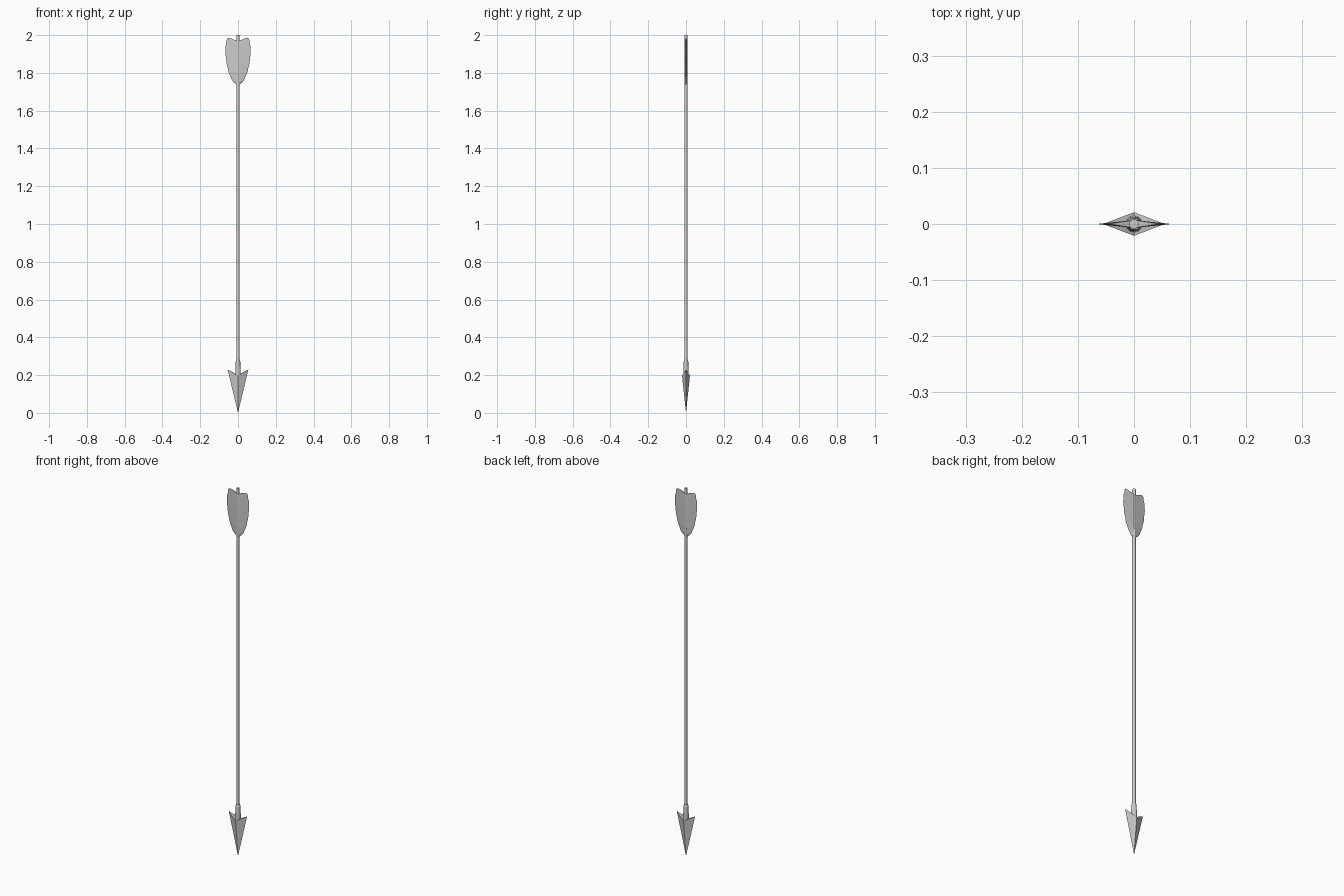
import bpy, bmesh, math

if "Cube" in bpy.data.objects:
    bpy.data.objects.remove(bpy.data.objects["Cube"])


def make_object(name, bm):
    bmesh.ops.remove_doubles(bm, verts=bm.verts, dist=1e-5)
    bmesh.ops.recalc_face_normals(bm, faces=bm.faces)
    mesh = bpy.data.meshes.new(name)
    bm.to_mesh(mesh)
    bm.free()
    obj = bpy.data.objects.new(name, mesh)
    bpy.context.collection.objects.link(obj)
    return obj


def lathe(name, profile, sides):
    """Closed solid of revolution from (radius, z) pairs."""
    bm = bmesh.new()
    rings = [[bm.verts.new((r * math.cos(2 * math.pi * i / sides),
                            r * math.sin(2 * math.pi * i / sides), z))
              for i in range(sides)] for r, z in profile]
    for a, b in zip(rings, rings[1:]):
        for i in range(sides):
            j = (i + 1) % sides
            bm.faces.new((a[i], a[j], b[j], b[i]))
    bm.faces.new(rings[0][::-1])
    bm.faces.new(rings[-1])
    return make_object(name, bm)


# Shaft and the socket that holds the head
lathe("shaft", [(0.0085, 0.2), (0.0085, 2.0)], 12)
lathe("head_socket", [(0.015, 0.19), (0.0125, 0.27), (0.010, 0.283)], 12)

# Barbed arrowhead: four-sided blade with a swept-back rear
bm = bmesh.new()
tip = bm.verts.new((0, 0, 0))
rear = bm.verts.new((0, 0, 0.2))
rim = [bm.verts.new(p) for p in ((0.055, 0, 0.23), (0, 0.021, 0.197),
                                 (-0.055, 0, 0.23), (0, -0.021, 0.197))]
for i in range(4):
    a, b = rim[i], rim[(i + 1) % 4]
    bm.faces.new((tip, b, a))
    bm.faces.new((rear, a, b))
make_object("arrowhead", bm)

# Feather vanes: wedge-shaped, with a softly notched outer edge
edge = [(0.008, 1.738), (0.025, 1.752), (0.036, 1.768), (0.037, 1.775),
        (0.047, 1.795), (0.053, 1.815), (0.053, 1.822), (0.060, 1.845),
        (0.063, 1.868), (0.062, 1.875), (0.066, 1.893), (0.067, 1.912),
        (0.065, 1.918), (0.066, 1.94), (0.062, 1.957), (0.060, 1.96),
        (0.060, 1.974), (0.055, 1.984), (0.045, 1.986)]
root_low, root_high, half_thick = 1.738, 1.967, 0.007
for side, name in ((1, "feather_right"), (-1, "feather_left")):
    bm = bmesh.new()
    front, back, outer = [], [], []
    for i, (x, z) in enumerate(edge):
        root_z = root_low + (root_high - root_low) * i / (len(edge) - 1)
        front.append(bm.verts.new((0, -half_thick, root_z)))
        back.append(bm.verts.new((0, half_thick, root_z)))
        outer.append(bm.verts.new((side * x, 0, z)))
    for i in range(len(edge) - 1):
        for a, b in ((front, outer), (outer, back), (back, front)):
            bm.faces.new((a[i], b[i], b[i + 1], a[i + 1]))
    for i in (0, -1):
        bm.faces.new((front[i], outer[i], back[i]))
    make_object(name, bm)
